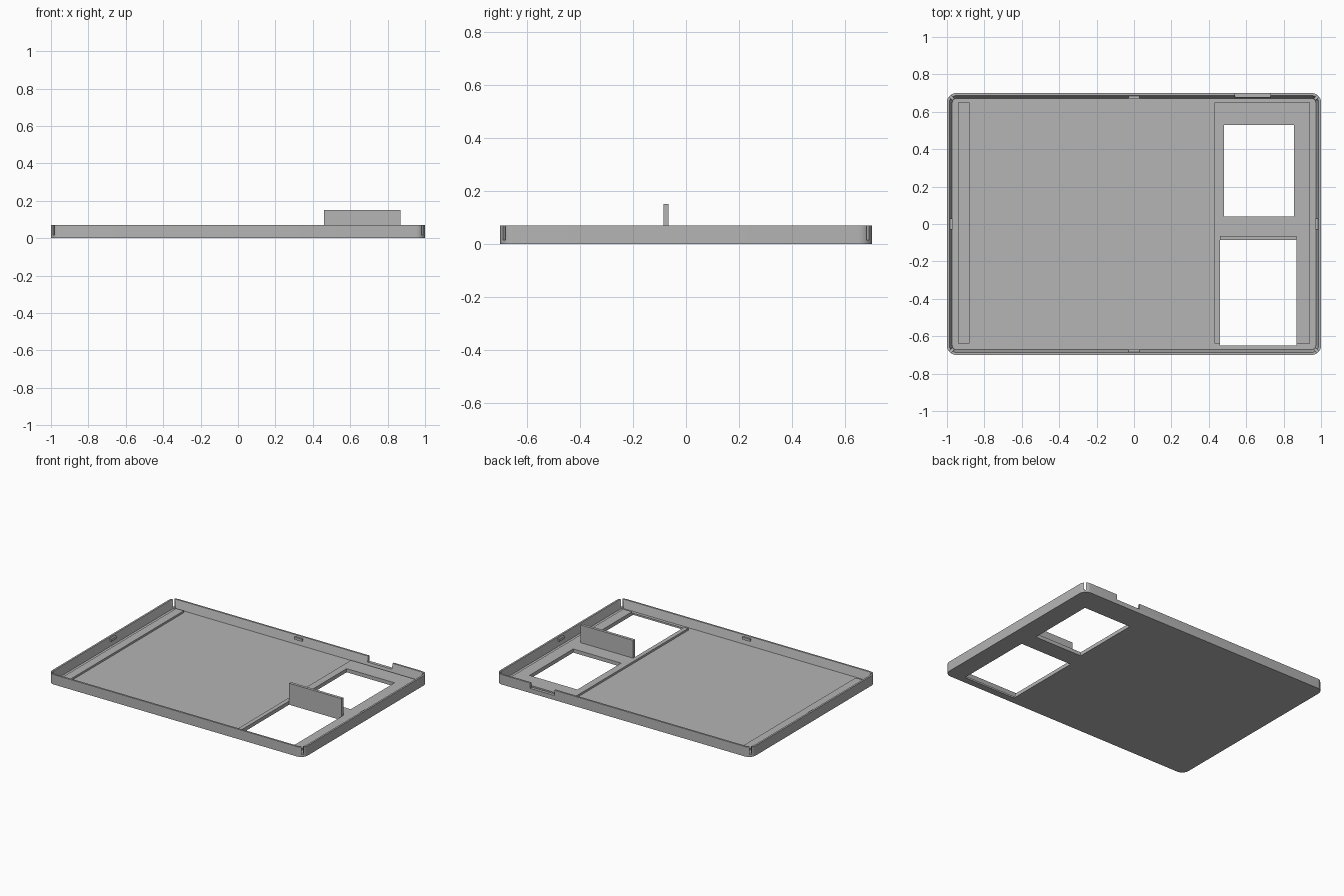
import bpy, bmesh, math
from mathutils import Matrix

if "Cube" in bpy.data.objects:
    bpy.data.objects.remove(bpy.data.objects["Cube"], do_unlink=True)

grey = bpy.data.materials.new("plain_grey")
grey.use_nodes = True
colour = (0.46, 0.46, 0.46, 1)
grey.diffuse_color = colour
grey.node_tree.nodes["Principled BSDF"].inputs["Base Color"].default_value = colour

HX, HY, H = 1.0, 0.7, 0.07
FLOOR, PAD = 0.012, 0.026


def make(name, bm):
    bmesh.ops.recalc_face_normals(bm, faces=bm.faces[:])
    mesh = bpy.data.meshes.new(name)
    bm.to_mesh(mesh)
    bm.free()
    mesh.materials.append(grey)
    obj = bpy.data.objects.new(name, mesh)
    bpy.context.collection.objects.link(obj)
    return obj


def box(name, x0, x1, y0, y1, z0, z1, turn=0):
    bm = bmesh.new()
    centre = Matrix.Translation(((x0 + x1) / 2, (y0 + y1) / 2, (z0 + z1) / 2))
    size = Matrix.Diagonal((x1 - x0, y1 - y0, z1 - z0, 1))
    bmesh.ops.create_cube(bm, size=1, matrix=centre @ Matrix.Rotation(turn, 4, "Z") @ size)
    return make(name, bm)


def ring(bm, inset, z, radius, steps=8):
    """Rounded rectangle of vertices, inset from the outer edge."""
    verts = []
    for q, (sx, sy) in enumerate(((1, 1), (-1, 1), (-1, -1), (1, -1))):
        for i in range(steps + 1):
            a = (q + i / steps) * math.pi / 2
            verts.append(bm.verts.new((sx * (HX - inset - radius) + radius * math.cos(a),
                                       sy * (HY - inset - radius) + radius * math.sin(a), z)))
    return verts


def cut(obj, cutters):
    for c in cutters:
        c.hide_render = True
        c.display_type = "WIRE"
        mod = obj.modifiers.new("cut", "BOOLEAN")
        mod.operation = "DIFFERENCE"
        mod.solver = "EXACT"
        mod.object = c


# Tray: floor and thin walls with a slightly sloped inner face
bm = bmesh.new()
loops = [ring(bm, 0, 0, 0.05), ring(bm, 0, H, 0.05),
         ring(bm, 0.013, H, 0.038), ring(bm, 0.028, FLOOR, 0.024)]
for a, b in zip(loops, loops[1:]):
    n = len(a)
    for i in range(n):
        bm.faces.new((a[i], a[(i + 1) % n], b[(i + 1) % n], b[i]))
bm.faces.new(loops[0])
bm.faces.new(loops[-1])
tray = make("tray", bm)

# Raised pads on the floor
left_pad = box("side_strip", -0.94, -0.88, -0.64, 0.65, 0.006, PAD)
right_pad = box("window_pad", 0.43, 0.94, -0.64, 0.65, 0.006, PAD)

# Openings through the floor and pad
openings = [box("back_opening_cutter", 0.48, 0.855, 0.04, 0.53, -0.05, 0.06),
            box("front_opening_cutter", 0.46, 0.87, -0.65, -0.085, -0.05, 0.06)]

# Port notch in the back wall and relief slits at the corners
notch = box("port_notch_cutter", 0.54, 0.73, 0.65, 0.75, 0.032, 0.12)
slits = []
for sx in (-1, 1):
    for sy in (-1, 1):
        x, y = sx * 0.977, sy * 0.677
        slits.append(box("corner_slit_cutter", x - 0.04, x + 0.04, y - 0.007, y + 0.007,
                         0.016, 0.12, sx * sy * math.pi / 4))
cut(tray, openings + [notch] + slits)
cut(right_pad, openings)

# Upright fin between the openings
box("upright_fin", 0.46, 0.87, -0.085, -0.065, 0.002, 0.152)

# Small catch at the middle of each wall
for s in (-1, 1):
    ya, yb = sorted((s * 0.671, s * 0.692))
    box("long_wall_catch", -0.03, 0.03, ya, yb, 0.042, 0.06)
    xa, xb = sorted((s * 0.971, s * 0.992))
    box("short_wall_catch", xa, xb, -0.03, 0.03, 0.042, 0.06)

# Smooth rounded corners, keep edges sharp
bpy.ops.object.select_all(action="DESELECT")
tray.select_set(True)
bpy.context.view_layer.objects.active = tray
bpy.ops.object.shade_smooth_by_angle(angle=math.radians(30))
